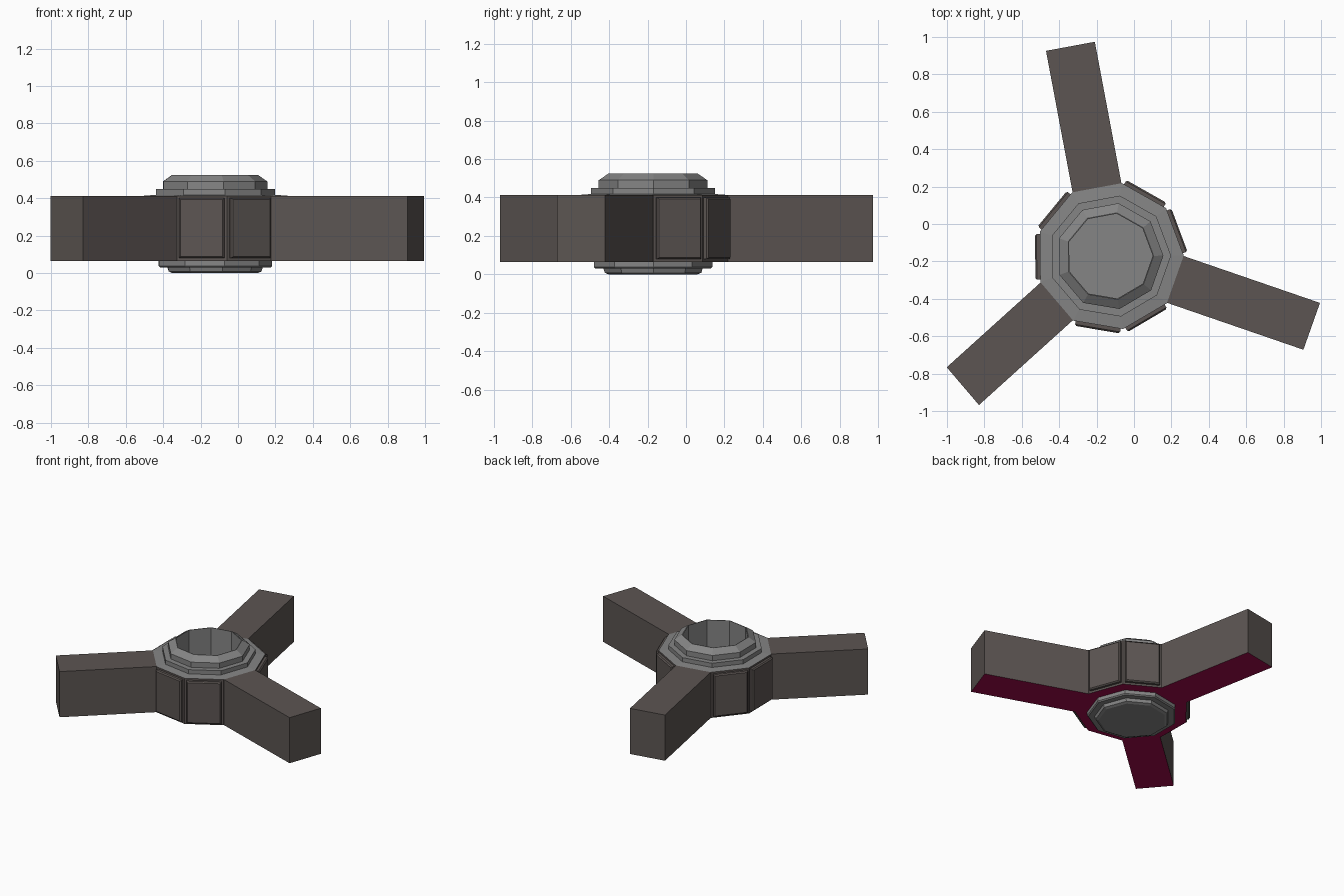
import bpy
import bmesh
from math import cos, sin, pi, radians
from mathutils import Vector

cube = bpy.data.objects.get("Cube")
if cube:
    bpy.data.objects.remove(cube, do_unlink=True)

CENTRE = Vector((-0.13, -0.172, 0))
SIDES = 9
TURN = radians(0.5)          # angle of the first hub corner
RADIUS = 0.396               # hub corner radius
APOTHEM = RADIUS * cos(pi / SIDES)
WIDTH = 2 * RADIUS * sin(pi / SIDES)
LOW, HIGH = 0.065, 0.413


def material(name, colour):
    mat = bpy.data.materials.new(name)
    mat.use_nodes = True
    mat.diffuse_color = (*colour, 1)
    bsdf = mat.node_tree.nodes["Principled BSDF"]
    bsdf.inputs["Base Color"].default_value = (*colour, 1)
    bsdf.inputs["Roughness"].default_value = 0.7
    return mat


DARK = material("dark warm grey", (0.107, 0.091, 0.085))
METAL = material("mid grey metal", (0.235, 0.235, 0.235))
CRIMSON = material("crimson underside", (0.34, 0.003, 0.07))


def finish(bm, name, mats):
    """Store the mesh; a second material goes on downward faces."""
    bm.normal_update()
    if len(mats) > 1:
        for face in bm.faces:
            face.material_index = int(face.normal.z < -0.5)
    mesh = bpy.data.meshes.new(name)
    bm.to_mesh(mesh)
    bm.free()
    obj = bpy.data.objects.new(name, mesh)
    bpy.context.collection.objects.link(obj)
    for mat in mats:
        mesh.materials.append(mat)
    return obj


def turned(name, profile, mats, cap_start=False, cap_end=False):
    """Nine-sided turned part; the profile runs with its outside on the right."""
    bm = bmesh.new()
    rings = []
    for r, z in profile:
        angles = [TURN + 2 * pi * i / SIDES for i in range(SIDES)]
        rings.append([bm.verts.new(CENTRE + Vector((r * cos(a), r * sin(a), z)))
                      for a in angles])
    for a, b in zip(rings, rings[1:]):
        for i in range(SIDES):
            j = (i + 1) % SIDES
            bm.faces.new((a[i], a[j], b[j], b[i]))
    if cap_start:
        bm.faces.new(rings[0][::-1])
    if cap_end:
        bm.faces.new(rings[-1])
    return finish(bm, name, mats)


def block(name, base, end, side, low, high, mats, bevel=0):
    """Box swept from the base midpoint to the end midpoint."""
    bm = bmesh.new()
    outline = (base - side, end - side, end + side, base + side)
    lower = [bm.verts.new((p.x, p.y, low)) for p in outline]
    upper = [bm.verts.new((p.x, p.y, high)) for p in outline]
    bm.faces.new(lower[::-1])
    bm.faces.new(upper)
    for i in range(4):
        j = (i + 1) % 4
        bm.faces.new((lower[i], lower[j], upper[j], upper[i]))
    if bevel:
        outer = [e for e in bm.edges
                 if all((v.co.xy - CENTRE.xy).length > APOTHEM + 0.005
                        and (v.co.xy - end.xy).length < side.length * 1.01
                        for v in e.verts)]
        bmesh.ops.bevel(bm, geom=outer, offset=bevel, segments=1,
                        affect='EDGES', profile=0.5)
    return finish(bm, name, mats)


# Hub drum with its crimson underside
turned("hub_drum", [(0.3, LOW), (RADIUS, LOW), (RADIUS, HIGH)], [DARK, CRIMSON])

# Stepped collar on top, open to a deep well
turned("top_collar", [(RADIUS, HIGH), (0.328, 0.418), (0.328, 0.45),
                      (0.287, 0.45), (0.287, 0.49), (0.235, 0.525),
                      (0.23, 0.525), (0.23, 0.015)], [METAL], cap_end=True)

# Stepped collar underneath
turned("bottom_collar", [(0.235, 0), (0.255, 0.008), (0.262, 0.03),
                         (0.305, 0.03), (0.313, 0.038), (0.313, LOW)],
       [METAL], cap_start=True)

# Arms and cover panels, one on each face of the hub
arms = {2: ("back_arm", (-0.34, 0.95)),
        5: ("right_arm", (-0.915, -0.867)),
        8: ("left_arm", (0.95, -0.547))}
for i in range(SIDES):
    angle = TURN + 2 * pi * (i + 0.5) / SIDES
    out = Vector((cos(angle), sin(angle), 0))
    across = Vector((-out.y, out.x, 0))
    base = CENTRE + out * APOTHEM
    if i in arms:
        name, tip = arms[i]
        block(name, base, Vector((*tip, 0)), across * WIDTH * 0.49,
              LOW, HIGH, [DARK, CRIMSON])
    else:
        block("cover_panel_%d" % i, base - out * 0.01, base + out * 0.026,
              across * 0.122, 0.08, 0.4, [DARK], bevel=0.008)
